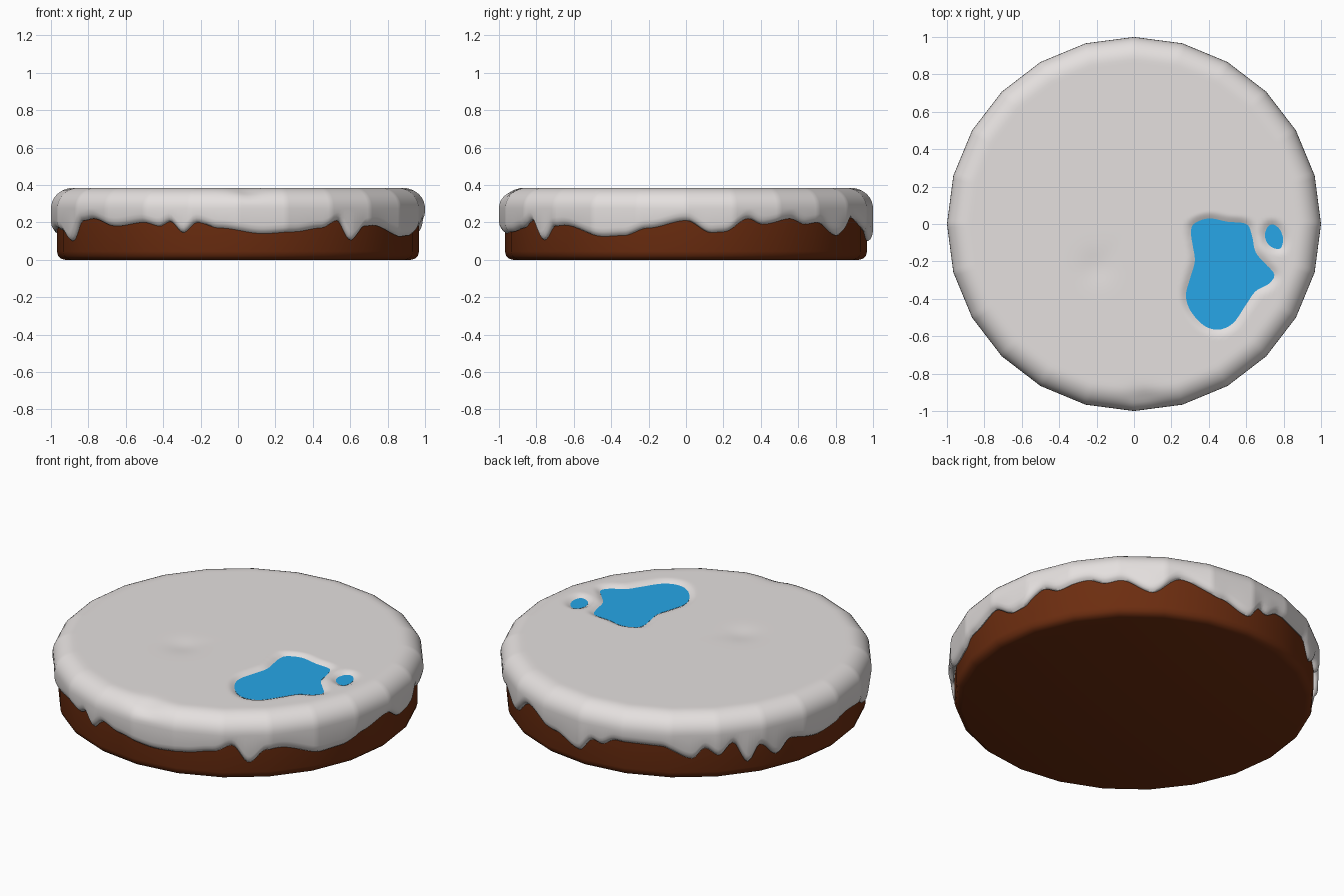
import bpy, bmesh, math
from mathutils import Vector

if "Cube" in bpy.data.objects:
    bpy.data.objects.remove(bpy.data.objects["Cube"])

SIDES, STEPS = 24, 360
TOP = 0.385


def material(name, rgb):
    m = bpy.data.materials.new(name)
    m.diffuse_color = (*rgb, 1)
    m.use_nodes = True
    m.node_tree.nodes["Principled BSDF"].inputs["Base Color"].default_value = m.diffuse_color
    return m


snow_mat = material("snow white", (0.78, 0.745, 0.735))
soil_mat = material("earth brown", (0.15, 0.026, 0.005))
water_mat = material("water blue", (0.02, 0.38, 0.80))


def finish(bm, name, mat, angle):
    bmesh.ops.recalc_face_normals(bm, faces=bm.faces)
    me = bpy.data.meshes.new(name)
    bm.to_mesh(me)
    bm.free()
    ob = bpy.data.objects.new(name, me)
    bpy.context.collection.objects.link(ob)
    me.materials.append(mat)
    bpy.ops.object.select_all(action='DESELECT')
    bpy.context.view_layer.objects.active = ob
    ob.select_set(True)
    bpy.ops.object.shade_smooth_by_angle(angle=math.radians(angle))
    return ob


def bridge(bm, a, b):
    n = len(a)
    for i in range(n):
        j = (i + 1) % n
        bm.faces.new((a[i], a[j], b[j], b[i]))


def smooth(t):
    t = min(1, max(0, t))
    return t * t * (3 - 2 * t)


def closed_curve(pts, sub=5):
    """Closed Catmull-Rom curve through the points."""
    out, n = [], len(pts)
    for i in range(n):
        a, b, c, d = (Vector(pts[(i + k) % n]) for k in (-1, 0, 1, 2))
        for s in range(sub):
            t = s / sub
            out.append(0.5 * (2 * b + (c - a) * t + (2 * a - 5 * b + 4 * c - d) * t * t
                              + (3 * b - a - 3 * c + d) * t ** 3))
    return out


def signed_distance(x, y, poly):
    best, inside = 9.0, False
    for i, b in enumerate(poly):
        a = poly[i - 1]
        dx, dy = b.x - a.x, b.y - a.y
        px, py = x - a.x, y - a.y
        t = min(1, max(0, (px * dx + py * dy) / (dx * dx + dy * dy + 1e-12)))
        best = min(best, math.hypot(px - t * dx, py - t * dy))
        if (a.y > y) != (b.y > y) and x < a.x + dx * (y - a.y) / dy:
            inside = not inside
    return -best if inside else best


# Puddle outlines
big = closed_curve([(.32, .0), (.40, .03), (.50, .012), (.60, .0), (.63, -.06), (.65, -.15),
                    (.70, -.21), (.75, -.27), (.72, -.32), (.65, -.36), (.60, -.43),
                    (.53, -.53), (.45, -.565), (.37, -.54), (.30, -.46), (.278, -.38),
                    (.30, -.29), (.325, -.20), (.315, -.12), (.305, -.05)])
small = closed_curve([(.70, -.06), (.715, -.015), (.745, -.003), (.78, -.03), (.797, -.08),
                      (.785, -.128), (.75, -.13), (.715, -.105)])

# Lower edge of the snow: angle in degrees, height
EDGE = [(0, .21), (8, .145), (12, .15), (20, .22), (25, .19), (35, .22), (41, .19), (46, .2),
        (56, .13), (65, .225), (79, .155), (89, .10), (94, .18), (97, .165), (102, .205),
        (117, .2), (127, .13), (131, .19), (135.5, .145), (140, .21), (145, .085),
        (149, .18), (155, .10), (160, .17), (172, .135), (186, .17), (196, .16),
        (204, .10), (212, .21), (217, .22), (228, .18), (239, .2), (244.5, .18),
        (248, .205), (252.5, .145), (257, .2), (264, .17), (278, .14), (288, .15),
        (297, .17), (303, .21), (308.5, .105), (314, .18), (318, .185), (333, .125),
        (340, .13), (348, .17), (360, .21)]


def edge_height(deg):
    for (a, za), (b, zb) in zip(EDGE, EDGE[1:]):
        if a <= deg <= b:
            return za + (zb - za) * smooth((deg - a) / (b - a))


def facet(deg):
    """Radius factor that gives the many-sided outline."""
    seg = 360 / SIDES
    return math.cos(math.radians(seg / 2)) / math.cos(math.radians(deg % seg - seg / 2))


def dent(x, y, z):
    """Snow height lowered around the puddles and in shallow hollows."""
    if .2 < x < .9 and -.65 < y < .12:
        d = min(signed_distance(x, y, big), signed_distance(x, y, small))
        z -= .030 * smooth((.04 - d) / .08)
    z -= .008 * math.exp(-((x + .2) ** 2 + (y + .23) ** 2) / .008)
    z -= .014 * math.exp(-((x - .05) / .09) ** 2 - ((y + .93) / .05) ** 2)
    return z


# Snow cover: lip with drips, rounded shoulder, flat top
bm = bmesh.new()
angles = [i * 360 / STEPS for i in range(STEPS)]
lip = [(.95, .03), (.962, .006), (.975, 0), (.988, .010), (.996, .025), (1, .045)]
shoulder = [(.88 + .12 * math.cos(math.radians(a)), .275 + .11 * math.sin(math.radians(a)))
            for a in range(0, 91, 10)]
flat = [(.88 - .02 * k, TOP) for k in range(1, 33)] + [(.18, TOP), (.12, TOP), (.06, TOP)]
rings = []
for k, (r, h) in enumerate(lip + shoulder + flat):
    ring = []
    for d in angles:
        rr, a = r * facet(d), math.radians(d)
        x, y = rr * math.cos(a), rr * math.sin(a)
        z = edge_height(d) + h if k < len(lip) else h
        if k >= len(lip) + 3:
            z = dent(x, y, z)
        ring.append(bm.verts.new((x, y, z)))
    rings.append(ring)
for a, b in zip(rings, rings[1:]):
    bridge(bm, a, b)
bm.faces.new(rings[-1])
finish(bm, "snow_cover", snow_mat, 60)

# Earth disc with rounded lower edge
bm = bmesh.new()
rings = []
for r, z in [(.925, 0), (.945, .006), (.961, .02), (.968, .045), (.968, .28), (.90, .33)]:
    rings.append([bm.verts.new((r * math.cos(2 * math.pi * i / SIDES),
                                r * math.sin(2 * math.pi * i / SIDES), z))
                  for i in range(SIDES)])
for a, b in zip(rings, rings[1:]):
    bridge(bm, a, b)
bm.faces.new(rings[0])
bm.faces.new(rings[-1])
finish(bm, "earth_disc", soil_mat, 40)

# Thin water plates lying in the hollows
for name, outline in (("large_puddle", big), ("small_puddle", small)):
    bm = bmesh.new()
    low = [bm.verts.new((p.x, p.y, TOP - .023)) for p in outline]
    high = [bm.verts.new((p.x, p.y, TOP - .014)) for p in outline]
    bridge(bm, low, high)
    bm.faces.new(low)
    bm.faces.new(high)
    finish(bm, name, water_mat, 30)
